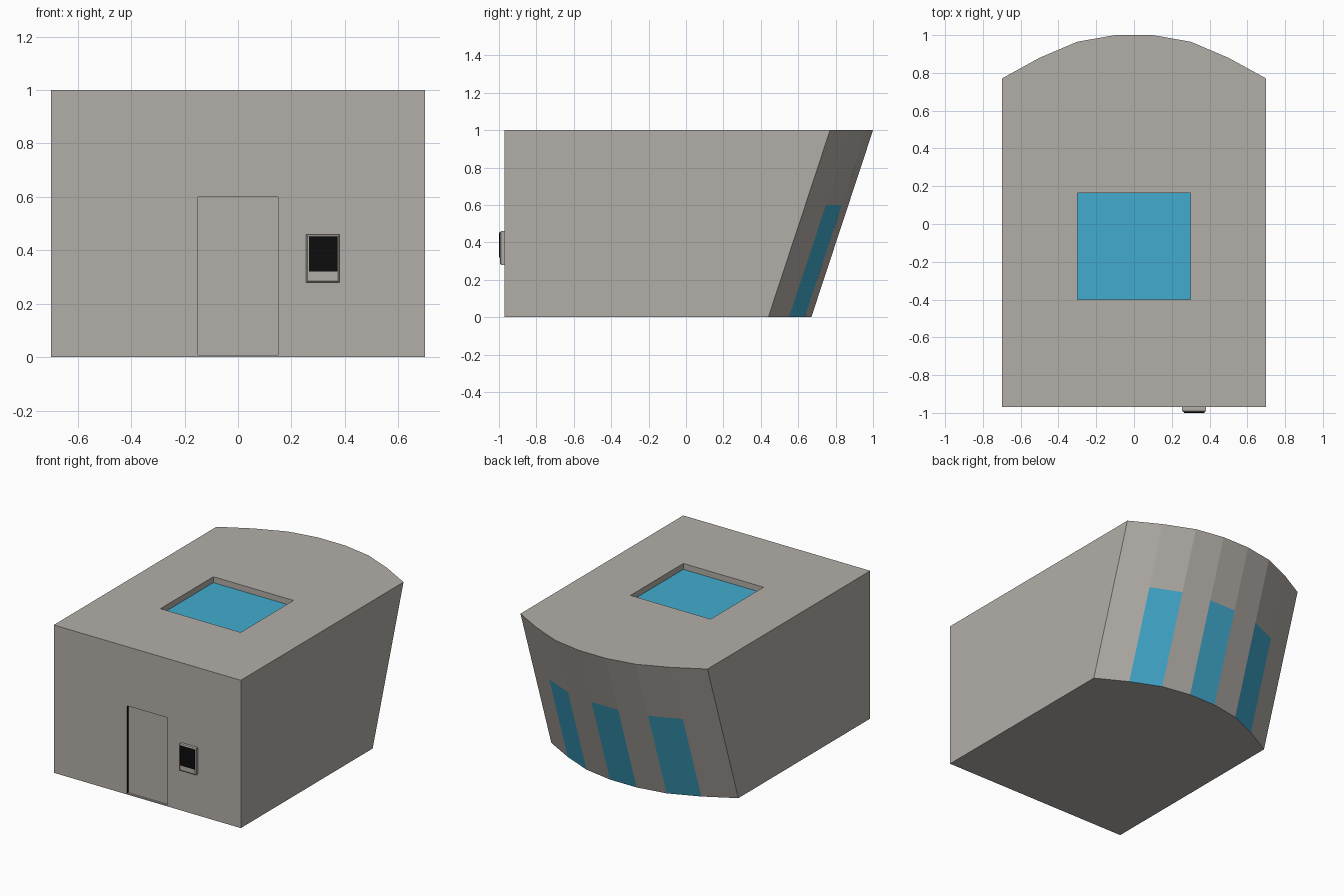
import bpy, bmesh
from mathutils import Vector

if "Cube" in bpy.data.objects:
    bpy.data.objects.remove(bpy.data.objects["Cube"])


def material(name, rgb):
    m = bpy.data.materials.new(name)
    m.diffuse_color = (*rgb, 1)
    m.use_nodes = True
    m.node_tree.nodes["Principled BSDF"].inputs["Base Color"].default_value = m.diffuse_color
    return m


STONE = material("warm grey", (0.45, 0.42, 0.39))
GLASS = material("sky blue", (0.053, 0.41, 0.62))
BLACK = material("black", (0.004, 0.004, 0.004))
PALE = material("pale grey", (0.52, 0.49, 0.46))


def finish(bm, name, mats):
    mesh = bpy.data.meshes.new(name)
    bm.to_mesh(mesh)
    bm.free()
    for m in mats:
        mesh.materials.append(m)
    ob = bpy.data.objects.new(name, mesh)
    bpy.context.collection.objects.link(ob)
    return ob


def push(bm, faces, offset):
    """Recess a region of faces; returns (new caps, new side walls)."""
    before = set(bm.faces)
    out = bmesh.ops.extrude_face_region(bm, geom=faces)["geom"]
    caps = [g for g in out if isinstance(g, bmesh.types.BMFace)]
    bmesh.ops.translate(bm, vec=offset,
                        verts=[g for g in out if isinstance(g, bmesh.types.BMVert)])
    old = [f for f in faces if f.is_valid]
    bmesh.ops.delete(bm, geom=old, context='FACES')
    walls = [f for f in bm.faces if f not in before and f not in caps]
    return caps, walls


# building: plan outline with a bowed back that leans outward
half = [(0.1, 1.0), (0.3, 0.965), (0.5, 0.88), (0.7, 0.77)]
plan = [(-0.7, -0.97), (0.7, -0.97)] + half[::-1] + [(-x, y) for x, y in half]
LEAN = 0.33
bm = bmesh.new()
rings = [[bm.verts.new((x, y - (LEAN * (1 - z) if y > 0 else 0), z)) for x, y in plan]
         for z in (0, 1)]
bm.faces.new(rings[0][::-1])
bm.faces.new(rings[1])
n = len(plan)
for i in range(n):
    j = (i + 1) % n
    bm.faces.new((rings[0][i], rings[0][j], rings[1][j], rings[1][i]))

# grid cuts that outline the door, windows and skylight
cuts = [((x, 0, 0), (1, 0, 0)) for x in (-0.3, -0.15, 0.15, 0.3)]
cuts += [((0, y, 0), (0, 1, 0)) for y in (-0.4, 0.165)]
cuts += [((0, 0, z), (0, 0, 1)) for z in (0.008, 0.6)]
for co, no in cuts:
    bmesh.ops.bisect_plane(bm, geom=bm.verts[:] + bm.edges[:] + bm.faces[:],
                           dist=1e-5, plane_co=co, plane_no=no)
bm.normal_update()

# back windows: every second facet, up to 0.6
for f in bm.faces:
    c = f.calc_center_median()
    if f.normal.y > 0.5 and c.z < 0.6 and (abs(c.x) < 0.1 or 0.3 < abs(c.x) < 0.5):
        f.material_index = 1
    if f.normal.y < -0.9 and abs(c.x) < 0.15 and c.z < 0.008:
        f.material_index = 3

# sunken skylight
sky = [f for f in bm.faces if f.normal.z > 0.9 and abs(f.calc_center_median().x) < 0.3
       and -0.4 < f.calc_center_median().y < 0.165]
caps, walls = push(bm, sky, Vector((0, 0, -0.04)))
for f in caps:
    f.material_index = 1
for f in walls:
    f.material_index = 0

# shallow door recess with dark jambs and a pale sill
bm.normal_update()
door = [f for f in bm.faces if f.normal.y < -0.9 and abs(f.calc_center_median().x) < 0.15
        and 0.008 < f.calc_center_median().z < 0.6 and f.calc_center_median().y < -0.9]
caps, walls = push(bm, door, Vector((0, 0.012, 0)))
for f in walls:
    f.material_index = 3 if f.calc_center_median().z < 0.01 else 2
finish(bm, "building", [STONE, GLASS, BLACK, PALE])


def box(name, lo, hi, mat, bevel=0):
    bm = bmesh.new()
    bmesh.ops.create_cube(bm, size=1)
    lo, hi = Vector(lo), Vector(hi)
    for v in bm.verts:
        v.co = (lo + hi) / 2 + v.co * (hi - lo)
    if bevel:
        front = [e for e in bm.edges if all(v.co.y < lo.y + 1e-4 for v in e.verts)]
        bmesh.ops.bevel(bm, geom=front, offset=bevel, segments=1, affect='EDGES')
    return finish(bm, name, [mat])


# wall keypad beside the door
box("keypad_case", (0.255, -0.995, 0.28), (0.38, -0.965, 0.46), STONE, 0.006)
box("keypad_screen", (0.265, -1.0, 0.32), (0.373, -0.992, 0.452), BLACK)
